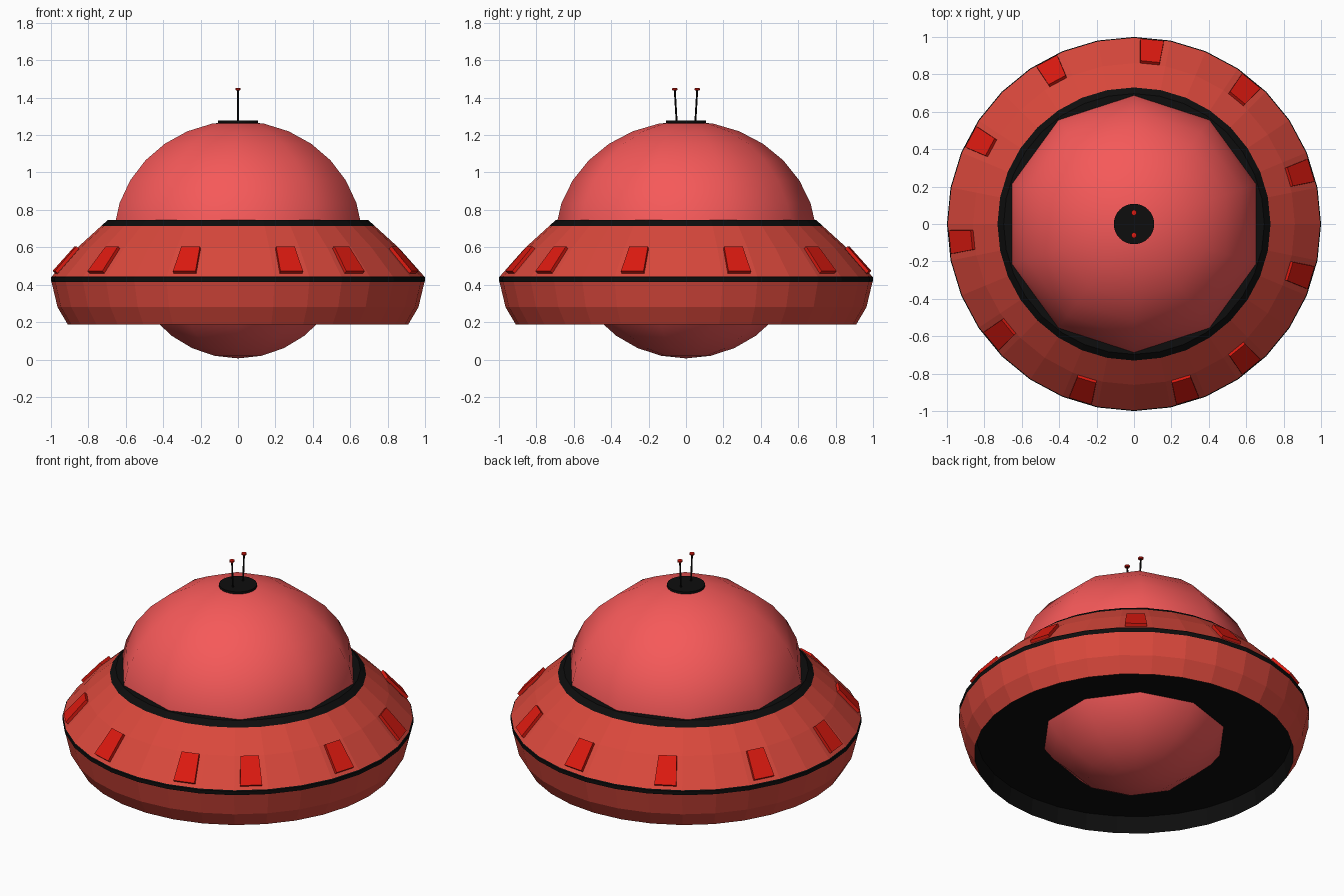
import bpy
from math import sin, cos, pi, radians
from mathutils import Vector

if "Cube" in bpy.data.objects:
    bpy.data.objects.remove(bpy.data.objects["Cube"])


def material(name, rgb):
    m = bpy.data.materials.new(name)
    m.diffuse_color = (*rgb, 1)
    m.use_nodes = True
    m.node_tree.nodes["Principled BSDF"].inputs["Base Color"].default_value = m.diffuse_color
    return m


HULL = material("hull_red", (0.70, 0.065, 0.045))
DOME = material("dome_red", (0.92, 0.10, 0.10))
LAMP = material("lamp_red", (0.72, 0.01, 0.005))
BLACK = material("black", (0.004, 0.004, 0.004))


def make(name, verts, faces, mat, smooth=False):
    me = bpy.data.meshes.new(name)
    me.from_pydata(verts, [], faces)
    me.materials.append(mat)
    for p in me.polygons:
        p.use_smooth = smooth
    ob = bpy.data.objects.new(name, me)
    bpy.context.collection.objects.link(ob)
    return ob


def lathe(name, profile, mat, n=32, smooth=False, center=(0, 0)):
    """Turn (radius, z) points, listed bottom to top, round z; radius 0 closes to a pole."""
    verts, rings, faces = [], [], []
    for r, z in profile:
        count = n if r > 0 else 1
        rings.append([len(verts) + i for i in range(count)])
        for i in range(count):
            a = pi / 2 + 2 * pi * i / n
            verts.append((center[0] + r * cos(a), center[1] + r * sin(a), z))
    for lo, hi in zip(rings, rings[1:]):
        for i in range(n):
            j = (i + 1) % n
            quad = [lo[i % len(lo)], lo[j % len(lo)], hi[j % len(hi)], hi[i % len(hi)]]
            faces.append(list(dict.fromkeys(quad)))
    return make(name, verts, faces, mat, smooth)


# Hull shells with the black trim bands between them
lathe("lower_hull", [(0.91, 0.187), (0.965, 0.28), (0.997, 0.415)], HULL)
lathe("waist_band", [(0.997, 0.415), (1.0, 0.42), (1.0, 0.44), (0.995, 0.445)], BLACK)
lathe("upper_hull", [(0.995, 0.445), (0.86, 0.597), (0.73, 0.715)], HULL)
lathe("collar", [(0.73, 0.715), (0.697, 0.745), (0, 0.745)], BLACK)
lathe("underside_recess", [(0, 0.29), (0.895, 0.29), (0.91, 0.187)], BLACK)

# Ten-sided dome above and the slightly narrower belly below
step = pi / 15
arc = [k * step for k in range(8)] + [pi / 2]
dome = [(0.70 * sin(a), 0.64 + 0.635 * cos(a)) for a in reversed(arc)]
belly = [(0.635 * sin(a), 0.64 - 0.634 * cos(a)) for a in arc]
lathe("dome", dome, DOME, 10, True)
lathe("belly", belly, DOME, 10, True)

# Lamps sit on hull facets, every third one
low, high, out = Vector((0.975, 0.46)), Vector((0.858, 0.592)), Vector((0.742, 0.67)) * 0.02
for k in range(11):
    a = radians(-50.625 + 33.75 * k)
    radial, side = Vector((cos(a), sin(a), 0)), Vector((-sin(a), cos(a), 0))
    verts = []
    for off in (-0.5, 1):
        for p, w in ((low, -0.063), (low, 0.063), (high, 0.052), (high, -0.052)):
            q = p + out * off
            verts.append(radial * q.x + side * w + Vector((0, 0, q.y)))
    faces = [(3, 2, 1, 0), (4, 5, 6, 7)]
    faces += [(i, (i + 1) % 4, (i + 1) % 4 + 4, i + 4) for i in range(4)]
    make(f"lamp_{k + 1}", verts, faces, LAMP)

# Cap plate on the crown
lathe("crown_plate", [(0, 1.263), (0.108, 1.263), (0.108, 1.278), (0, 1.278)], BLACK)

# Two antennae leaning apart, each with a small tip
for s, label in ((-1, "front"), (1, "back")):
    rod = lathe(f"{label}_antenna", [(0, 1.27), (0.005, 1.27), (0.005, 1.442), (0, 1.442)], BLACK, 8)
    for v in rod.data.vertices:
        v.co.y += s * (0.05 + 0.01 * (v.co.z - 1.27) / 0.172)
    lathe(f"{label}_antenna_tip", [(0, 1.438), (0.015, 1.440), (0.015, 1.450), (0, 1.452)],
          LAMP, 10, center=(0, s * 0.06))
